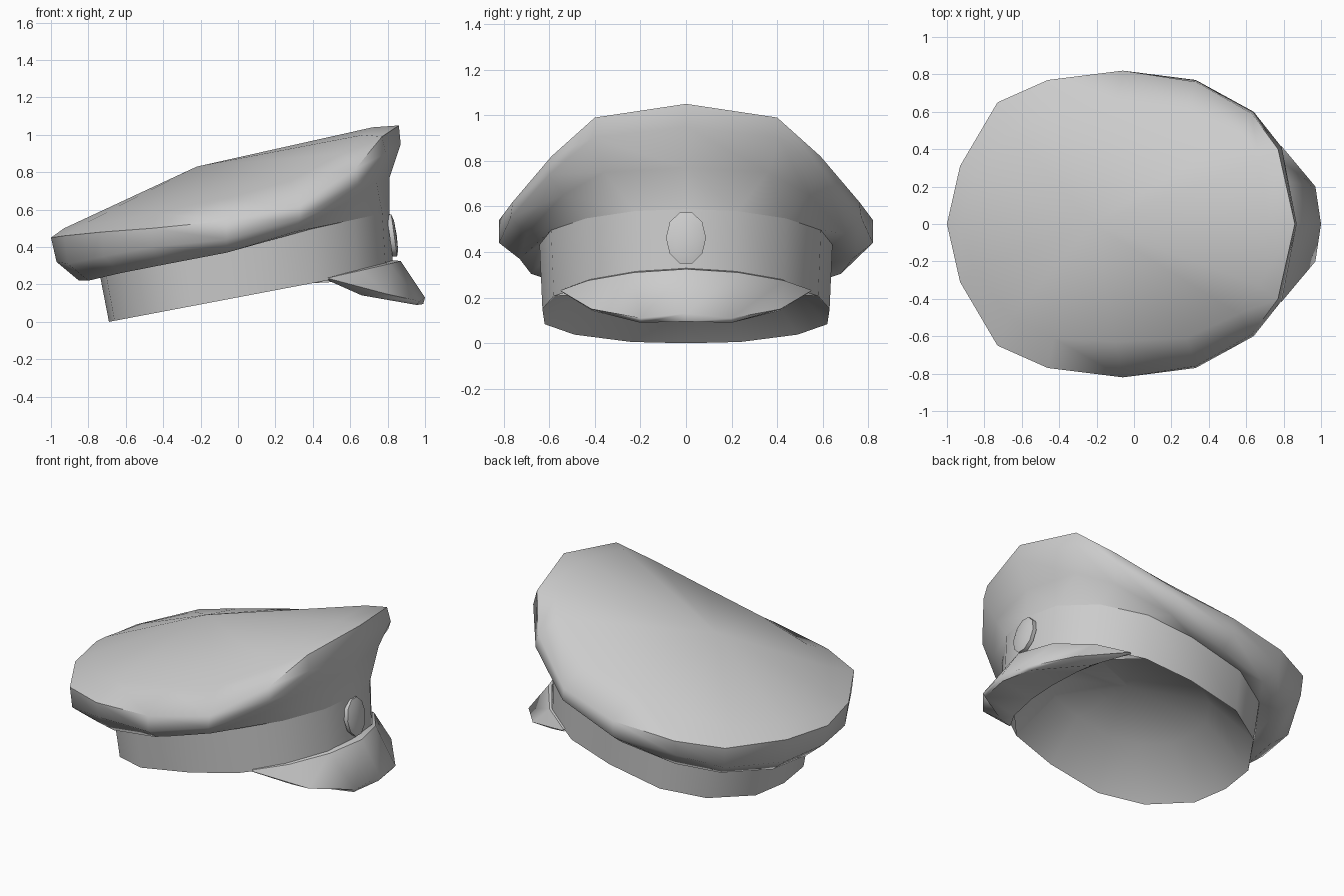
import bpy, bmesh, math

if "Cube" in bpy.data.objects:
    bpy.data.objects.remove(bpy.data.objects["Cube"])

grey = bpy.data.materials.new("plain grey")
grey.diffuse_color = (0.6, 0.6, 0.6, 1)
grey.use_nodes = True
grey.node_tree.nodes["Principled BSDF"].inputs["Base Color"].default_value = grey.diffuse_color


def finish(name, bm, angle):
    bmesh.ops.recalc_face_normals(bm, faces=bm.faces)
    me = bpy.data.meshes.new(name)
    bm.to_mesh(me)
    bm.free()
    me.materials.append(grey)
    ob = bpy.data.objects.new(name, me)
    bpy.context.collection.objects.link(ob)
    bpy.ops.object.select_all(action='DESELECT')
    ob.select_set(True)
    bpy.context.view_layer.objects.active = ob
    bpy.ops.object.shade_smooth_by_angle(angle=math.radians(angle))
    return ob


def mirrored(half):
    """Half outline from back centre to front centre -> full ring."""
    return half + [(x, -y, z) for x, y, z in half[-2:0:-1]]


def arc(half):
    """Half edge from side to front centre -> full open edge."""
    return half + [(x, -y, z) for x, y, z in half[-2::-1]]


def loft(bm, rings, closed=True):
    vs = [[bm.verts.new(p) for p in r] for r in rings]
    n = len(vs[0])
    for a, b in zip(vs, vs[1:]):
        for i in range(n if closed else n - 1):
            j = (i + 1) % n
            bm.faces.new((a[i], a[j], b[j], b[i]))
    return vs


def fan(bm, ring, tip):
    c = bm.verts.new(tip)
    for i in range(len(ring)):
        bm.faces.new((ring[i], ring[(i + 1) % len(ring)], c))


# Head band: tilted open ring
plan = [(-.69, 0), (-.66, .24), (-.49, .49), (-.25, .62), (.1, .63),
        (.4, .58), (.64, .43), (.79, .22), (.83, 0)]
band_low = [(x, y, .131 + .19 * x) for x, y in plan]
band_top = []
for x, y in plan:
    tx = .05 + (x - .05) * (1.065 if x < .05 else .975)
    band_top.append((tx, y * 1.02, .41 + .22 * tx))
bm = bmesh.new()
loft(bm, [mirrored(band_low), mirrored(band_top)])
finish("head_band", bm, 40)

# Crown: flares out from the band, rolls over the rim, domed top
under = [(-.85, 0, .22), (-.8, .27, .22), (-.63, .55, .26), (-.4, .68, .305),
         (-.06, .73, .37), (.3, .7, .48), (.6, .54, .65), (.74, .36, .75), (.81, 0, .77)]
rim_low = [(-.97, 0, .32), (-.91, .3, .31), (-.72, .64, .35), (-.46, .75, .4),
           (-.06, .82, .44), (.33, .77, .55), (.64, .6, .74), (.79, .41, .9), (.87, 0, .95)]
rim_top = [(-1, 0, .45), (-.93, .31, .46), (-.73, .65, .48), (-.46, .77, .5),
           (-.06, .82, .54), (.33, .76, .62), (.63, .59, .82), (.77, .4, .99), (.86, 0, 1.05)]
top_in = [(-.93, 0, .5), (-.85, .25, .51), (-.66, .5, .54), (-.43, .61, .58),
          (-.1, .63, .66), (.28, .61, .75), (.56, .48, .9), (.67, .33, 1.0), (.72, 0, 1.04)]
bm = bmesh.new()
rings = loft(bm, [mirrored(r) for r in (band_top, under, rim_low, rim_top, top_in)])
fan(bm, rings[-1], (-.22, 0, .83))
finish("crown", bm, 60)

# Lining: slopes inward from the band's lower edge to a shallow ceiling
lining_low = band_low[:6] + [(.55, .42, .215), (.6, .2, .21), (.61, 0, .21)]
lining_top = []
for x, y in plan:
    tx = .05 + (x - .05) * .65
    lining_top.append((tx, y * .65, .36 + .22 * tx))
bm = bmesh.new()
rings = loft(bm, [mirrored(lining_low), mirrored(lining_top)])
fan(bm, rings[-1], (.05, 0, .41))
bmesh.ops.recalc_face_normals(bm, faces=bm.faces)
finish("lining", bm, 60)

# Visor: thin sloping peak wrapped round the front of the band
inner_top = [(.48, .545, .235), (.66, .43, .275), (.81, .23, .31), (.87, 0, .325)]
outer_top = [(.49, .55, .23), (.79, .415, .15), (.97, .2, .11), (1, 0, .13)]
outer_low = [(.48, .545, .225), (.66, .41, .142), (.955, .2, .09), (.99, 0, .095)]
inner_low = [(.48, .54, .222)] + lining_low[6:]
bm = bmesh.new()
loft(bm, [arc(r) for r in (inner_top, outer_top, outer_low, inner_low)], closed=False)
finish("visor", bm, 60)

# Lip joining the visor to the front of the band
band_front = [(.48, .53, .235), (.65, .42, .28), (.79, .22, .315), (.82, 0, .33)]
bm = bmesh.new()
loft(bm, [arc(band_front), arc(inner_top)], closed=False)
finish("visor_lip", bm, 40)


# Badge: plain domed oval on the front of the band
def oval(scale, lift):
    out = []
    for i in range(10):
        a = 2 * math.pi * (i + .5) / 10 + math.pi / 2
        y, z = .088 * scale * math.cos(a), .118 * scale * math.sin(a)
        out.append((.825 - .14 * z + lift, y, .462 + z))
    return out


bm = bmesh.new()
rings = loft(bm, [oval(1, -.015), oval(1, .01), oval(.7, .02)])
fan(bm, rings[-1], (.849, 0, .462))
finish("badge", bm, 60)
